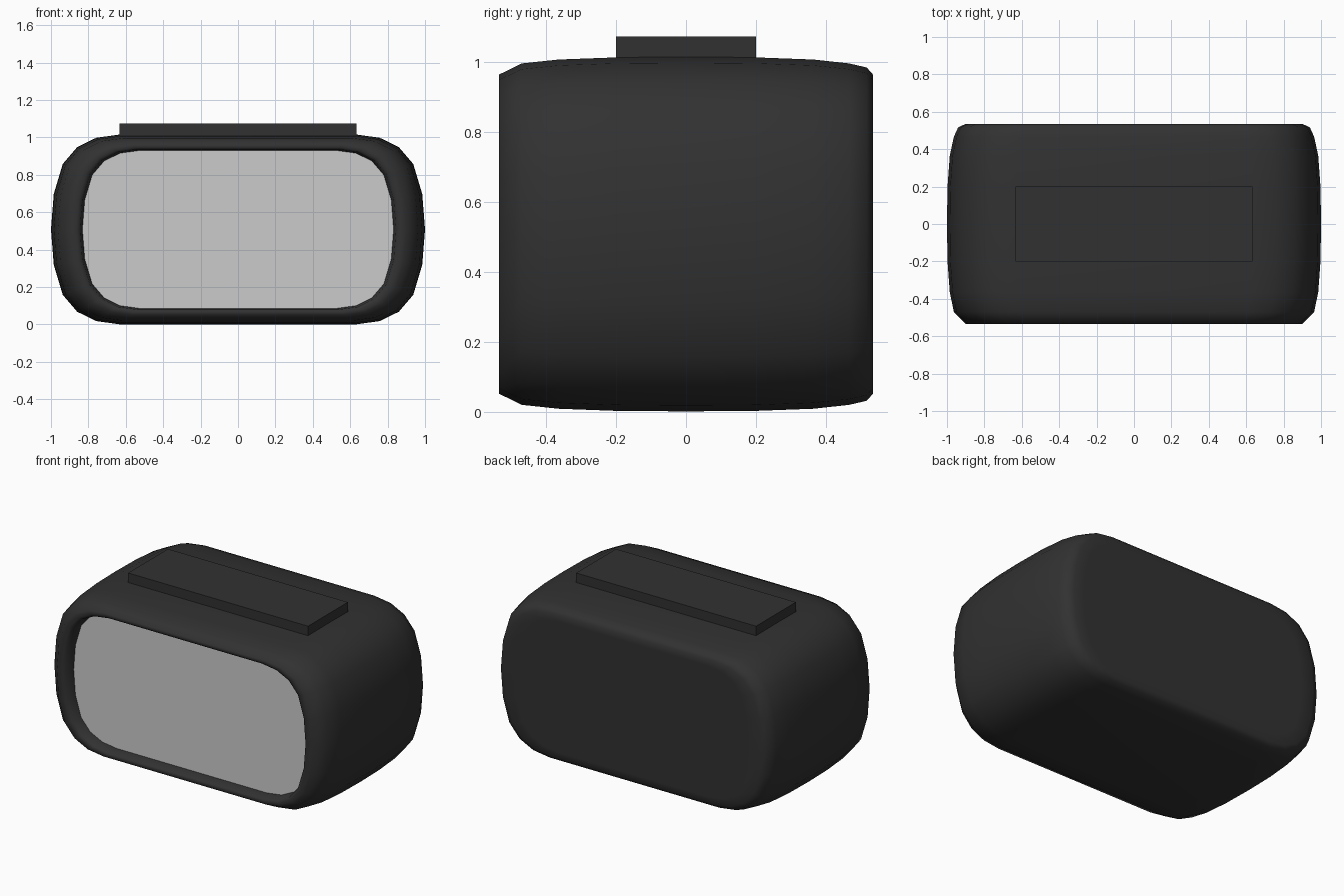
import bpy, bmesh

if "Cube" in bpy.data.objects:
    bpy.data.objects.remove(bpy.data.objects["Cube"])

def material(name, rgb):
    m = bpy.data.materials.new(name)
    m.diffuse_color = (*rgb, 1)
    m.use_nodes = True
    m.node_tree.nodes["Principled BSDF"].inputs["Base Color"].default_value = m.diffuse_color
    return m

black = material("black plastic", (0.031, 0.031, 0.031))
grey = material("grey display", (0.60, 0.60, 0.60))

CZ = 0.508
# quarter of the rounded cross-section (x, height from the centre)
quarter = [(1.0, 0.0), (0.985, 0.19), (0.937, 0.35), (0.86, 0.44), (0.758, 0.49), (0.635, 0.507)]
right = [(x, -z) for x, z in quarter[:0:-1]] + quarter
profile = right + [(-x, z) for x, z in right[::-1]]

def ring(bm, y, s):
    return [bm.verts.new((x * s, y, CZ + z * s)) for x, z in profile]

def finish(bm, name, mat):
    bmesh.ops.recalc_face_normals(bm, faces=bm.faces)
    me = bpy.data.meshes.new(name)
    bm.to_mesh(me)
    bm.free()
    me.materials.append(mat)
    ob = bpy.data.objects.new(name, me)
    bpy.context.collection.objects.link(ob)
    return ob

# casing: recess floor, recess lip, barrel, back panel
sections = [(-0.463, 0.832), (-0.528, 0.845), (-0.535, 0.865), (-0.535, 0.90), (-0.47, 0.963),
            (-0.365, 0.985), (-0.2, 0.997), (0, 1.0), (0.2, 0.997), (0.365, 0.985),
            (0.467, 0.963), (0.517, 0.94), (0.535, 0.90), (0.535, 0.82)]
bm = bmesh.new()
rings = [ring(bm, y, s) for y, s in sections]
n = len(profile)
for a, b in zip(rings, rings[1:]):
    for i in range(n):
        j = (i + 1) % n
        bm.faces.new((a[i], a[j], b[j], b[i]))
bm.faces.new(rings[-1])
floor = bm.faces.new(rings[0])
floor.material_index = 1
for f in bm.faces:
    f.smooth = f is not floor
for e in floor.edges:
    e.smooth = False
casing = finish(bm, "casing_with_display", black)
casing.data.materials.append(grey)

# snooze bar on top
bm = bmesh.new()
bmesh.ops.create_cube(bm, size=1)
for v in bm.verts:
    v.co.x *= 1.266
    v.co.y *= 0.4
    v.co.z = 1.0 if v.co.z < 0 else 1.074
finish(bm, "snooze_bar", black)
